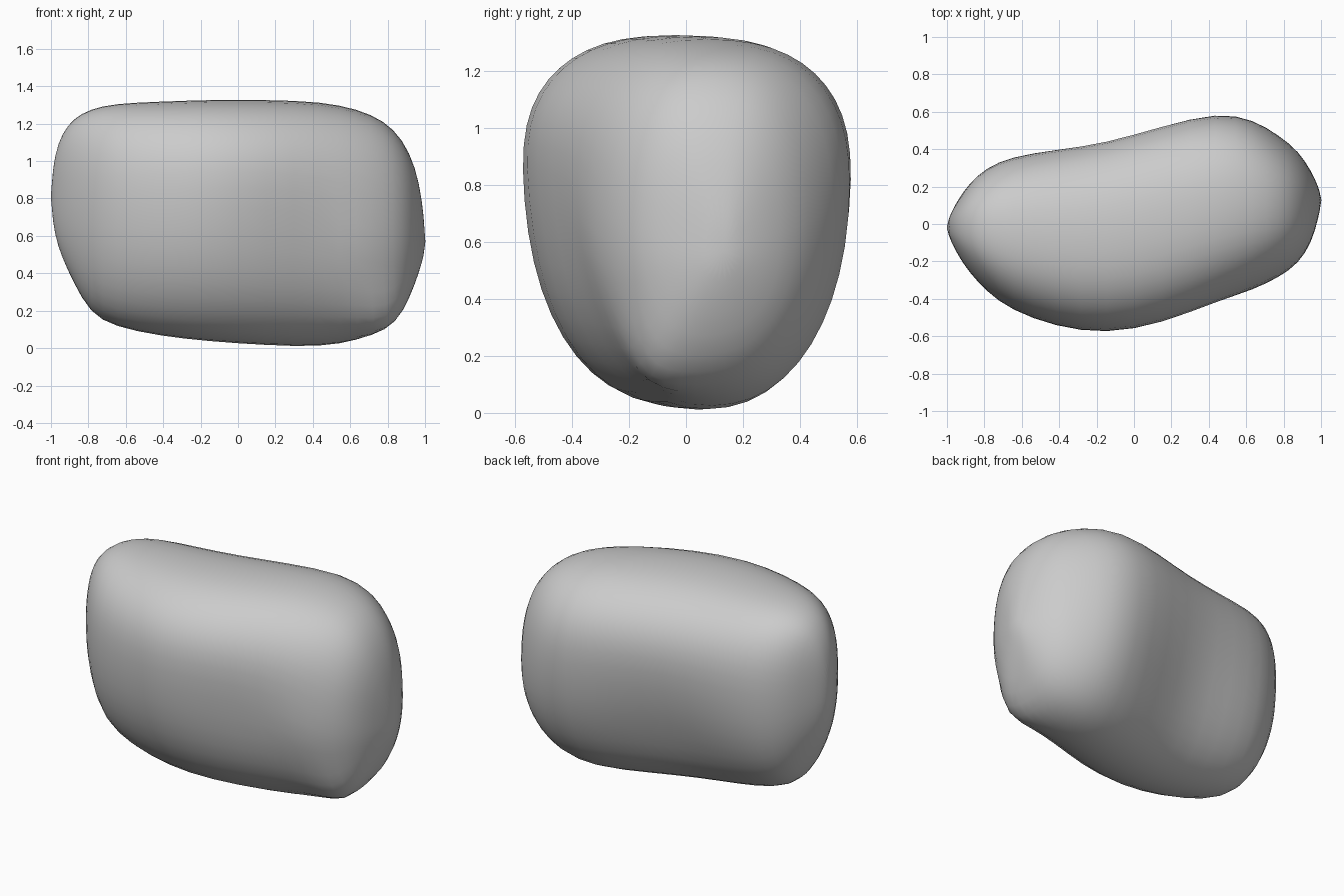
import bpy
import bmesh
from math import sin, cos, pi, exp, copysign
from mathutils import Vector

default_cube = bpy.data.objects.get("Cube")
if default_cube:
    bpy.data.objects.remove(default_cube, do_unlink=True)

# Cross-sections along the stone: x, front y, back y, bottom z, widest z, top z
SECTIONS = [
    (-.98, -.09, .06, .60, .82, 1.04),
    (-.94, -.17, .13, .48, .82, 1.15),
    (-.88, -.26, .22, .35, .83, 1.23),
    (-.79, -.36, .30, .18, .84, 1.28),
    (-.66, -.46, .36, .11, .85, 1.31),
    (-.42, -.55, .40, .06, .86, 1.32),
    (-.15, -.59, .44, .03, .87, 1.33),
    (.15, -.54, .53, .01, .87, 1.33),
    (.45, -.42, .60, 0, .84, 1.32),
    (.64, -.35, .56, .04, .77, 1.28),
    (.78, -.28, .47, .10, .69, 1.22),
    (.88, -.21, .39, .20, .64, 1.12),
    (.95, -.10, .28, .35, .61, .97),
    (.985, .03, .20, .46, .58, .79),
]
LEFT_TIP = (1.005, .13, .56)
RIGHT_TIP = (-1.005, -.02, .81)
RING = 24

# Local dents and bulges: centre, push, radius
DENTS = [
    ((-.05, .42, .40), (0, -.06, 0), .32),
    ((.78, -.12, .20), (.03, -.03, -.08), .14),
    ((.30, -.45, .60), (0, .03, 0), .25),
    ((.65, -.32, .55), (0, -.02, 0), .14),
]


def rounded(value, power):
    """Squarer version of a sine or cosine."""
    return copysign(abs(value) ** (2 / power), value)


def ring_points(x, front, back, bottom, widest, top):
    middle, half = (front + back) / 2, (back - front) / 2
    for i in range(RING):
        angle = 2 * pi * i / RING
        power = 2.4 if sin(angle) > 0 else 2.15
        reach = top - widest if sin(angle) > 0 else widest - bottom
        yield Vector((x,
                      middle + half * rounded(cos(angle), power) * 1.008,
                      widest + reach * rounded(sin(angle), power) * 1.004))


def sculpt(point):
    moved = point.copy()
    for centre, push, radius in DENTS:
        distance = (point - Vector(centre)).length / radius
        moved += Vector(push) * exp(-distance ** 2)
    return moved


# Stone body: rings bridged along its length and closed at both tips
bm = bmesh.new()
rings = [[bm.verts.new(sculpt(p)) for p in ring_points(*s)] for s in SECTIONS]
for first, second in zip(rings, rings[1:]):
    for i in range(RING):
        j = (i + 1) % RING
        bm.faces.new((first[i], first[j], second[j], second[i]))
for ring, tip in ((rings[0], RIGHT_TIP), (rings[-1], LEFT_TIP)):
    end = bm.verts.new(tip)
    for i in range(RING):
        bm.faces.new((ring[i], ring[(i + 1) % RING], end))
bmesh.ops.recalc_face_normals(bm, faces=bm.faces)
mesh = bpy.data.meshes.new("stone")
bm.to_mesh(mesh)
bm.free()
mesh.shade_smooth()

stone = bpy.data.objects.new("stone", mesh)
bpy.context.collection.objects.link(stone)
smoothing = stone.modifiers.new("smoothing", 'SUBSURF')
smoothing.levels = smoothing.render_levels = 1

# Plain grey stone
grey = bpy.data.materials.new("stone grey")
grey.use_nodes = True
colour = (.6, .6, .6, 1)
grey.diffuse_color = colour
grey.node_tree.nodes["Principled BSDF"].inputs["Base Color"].default_value = colour
mesh.materials.append(grey)
